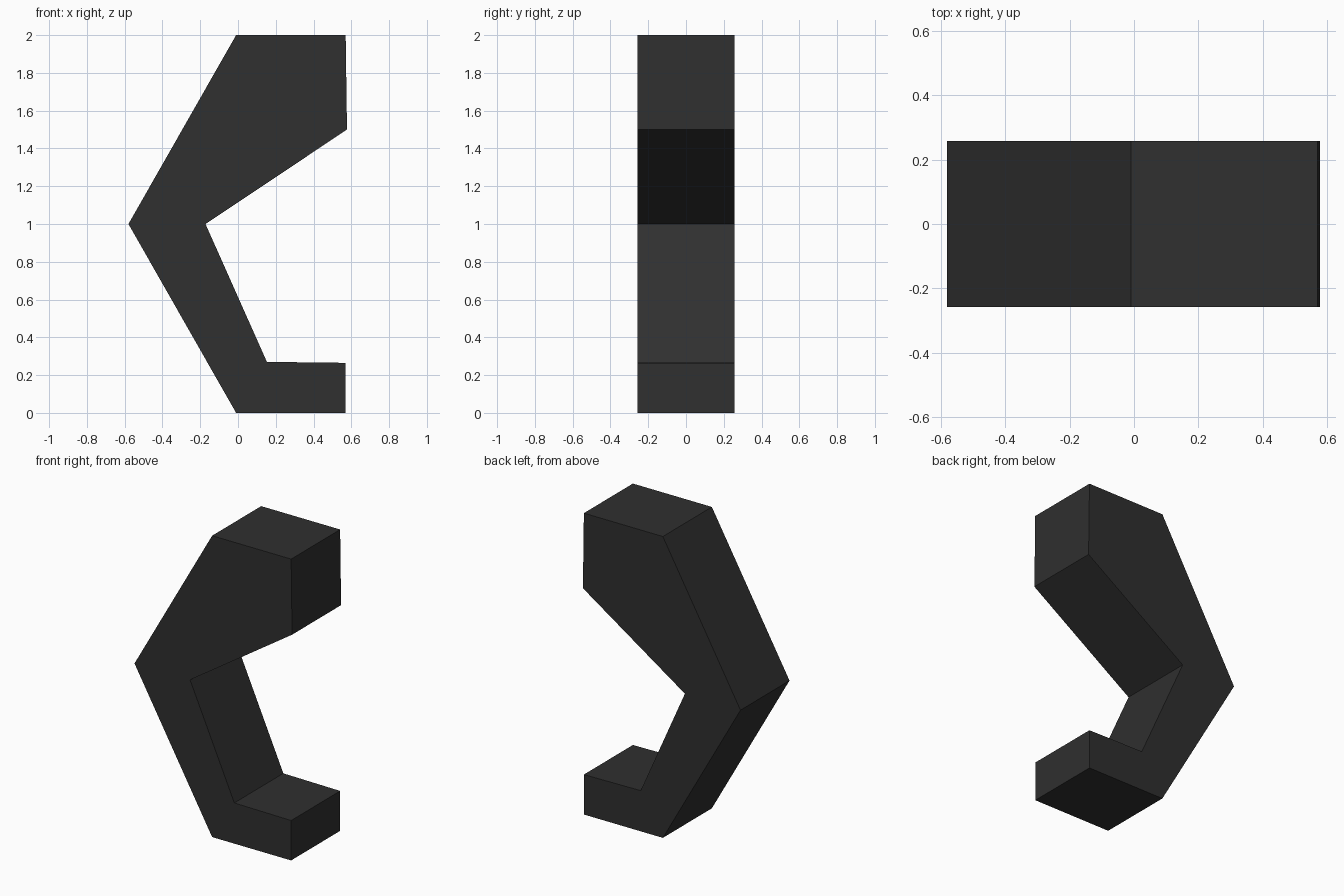
import bpy
import bmesh

cube = bpy.data.objects.get("Cube")
if cube:
    bpy.data.objects.remove(cube, do_unlink=True)

# Single dark charcoal material
charcoal = bpy.data.materials.new("charcoal")
charcoal.use_nodes = True
colour = (0.029, 0.029, 0.029, 1.0)
charcoal.diffuse_color = colour
charcoal.node_tree.nodes["Principled BSDF"].inputs["Base Color"].default_value = colour


def extrude_profile(name, outline, half_depth, material):
    """Extrude an x-z outline symmetrically along y."""
    bm = bmesh.new()
    face = bm.faces.new([bm.verts.new((x, -half_depth, z)) for x, z in outline])
    result = bmesh.ops.extrude_face_region(bm, geom=[face], use_keep_orig=True)
    moved = [v for v in result["geom"] if isinstance(v, bmesh.types.BMVert)]
    bmesh.ops.translate(bm, verts=moved, vec=(0, 2 * half_depth, 0))
    bmesh.ops.recalc_face_normals(bm, faces=bm.faces)
    mesh = bpy.data.meshes.new(name)
    bm.to_mesh(mesh)
    bm.free()
    mesh.materials.append(material)
    obj = bpy.data.objects.new(name, mesh)
    bpy.context.collection.objects.link(obj)
    return obj


# Angular bracket: thick upper jaw, pointed back, thin lower lip
bracket_outline = [
    (-0.01, 0.0), (0.57, 0.0), (0.57, 0.265), (0.153, 0.27),
    (-0.172, 1.0), (0.577, 1.5), (0.57, 2.0), (-0.01, 2.0), (-0.58, 1.0),
]
extrude_profile("angled_bracket", bracket_outline, 0.257, charcoal)
